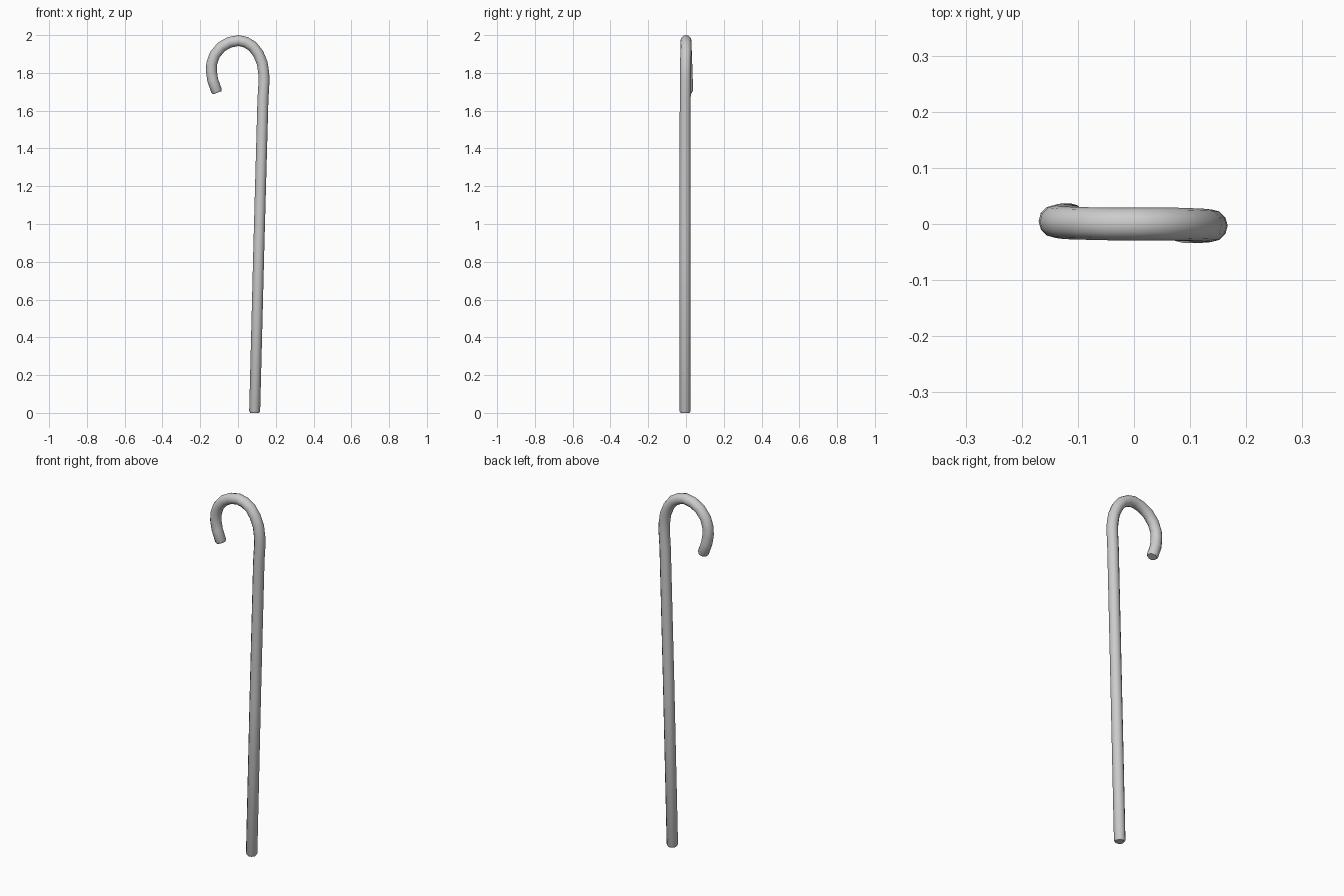
import bpy, bmesh, math
from mathutils import Vector

if "Cube" in bpy.data.objects:
    bpy.data.objects.remove(bpy.data.objects["Cube"])

R, SIDES = 0.029, 12

# Centre line of the cane: foot, straight shaft, crook, tip
path = [Vector(p) for p in [
    (0.088, -0.005, 0.0), (0.111, -0.005, 0.9), (0.132, -0.004, 1.66),
    (0.138, -0.003, 1.76), (0.136, -0.003, 1.80), (0.128, -0.002, 1.853),
    (0.107, -0.001, 1.902), (0.078, 0, 1.940), (0.042, 0, 1.962),
    (0.004, 0, 1.971), (-0.045, 0, 1.962), (-0.088, 0.001, 1.938),
    (-0.123, 0.002, 1.896), (-0.139, 0.004, 1.850), (-0.141, 0.005, 1.810),
    (-0.134, 0.007, 1.762), (-0.110, 0.008, 1.695)]]

# Slightly rounded ends: extra ring just inside each end
start = path[0] + (path[1] - path[0]).normalized() * 0.01
end = path[-1] + (path[-2] - path[-1]).normalized() * 0.01
path = [path[0], start] + path[1:-1] + [end, path[-1]]
radii = [R * 0.8] + [R] * (len(path) - 2) + [R * 0.8]

# Sweep a round section along the path
bm = bmesh.new()
rings = []
for i, (p, r) in enumerate(zip(path, radii)):
    a = (p - path[i - 1]).normalized() if i else Vector()
    b = (path[i + 1] - p).normalized() if i < len(path) - 1 else Vector()
    tangent = (a + b).normalized()
    side = Vector((0, 1, 0))
    side = (side - tangent * side.dot(tangent)).normalized()
    out = side.cross(tangent)
    rings.append([bm.verts.new(p + r * (out * math.cos(t) + side * math.sin(t)))
                  for t in (2 * math.pi * k / SIDES for k in range(SIDES))])
for lo, hi in zip(rings, rings[1:]):
    for k in range(SIDES):
        n = (k + 1) % SIDES
        bm.faces.new((lo[k], lo[n], hi[n], hi[k]))
bm.faces.new(rings[0])
bm.faces.new(rings[-1])
bmesh.ops.recalc_face_normals(bm, faces=bm.faces)

mesh = bpy.data.meshes.new("walking_cane")
bm.to_mesh(mesh)
bm.free()
cane = bpy.data.objects.new("walking_cane", mesh)
bpy.context.collection.objects.link(cane)
bpy.context.view_layer.objects.active = cane
cane.select_set(True)
bpy.ops.object.shade_smooth_by_angle(angle=math.radians(40))
